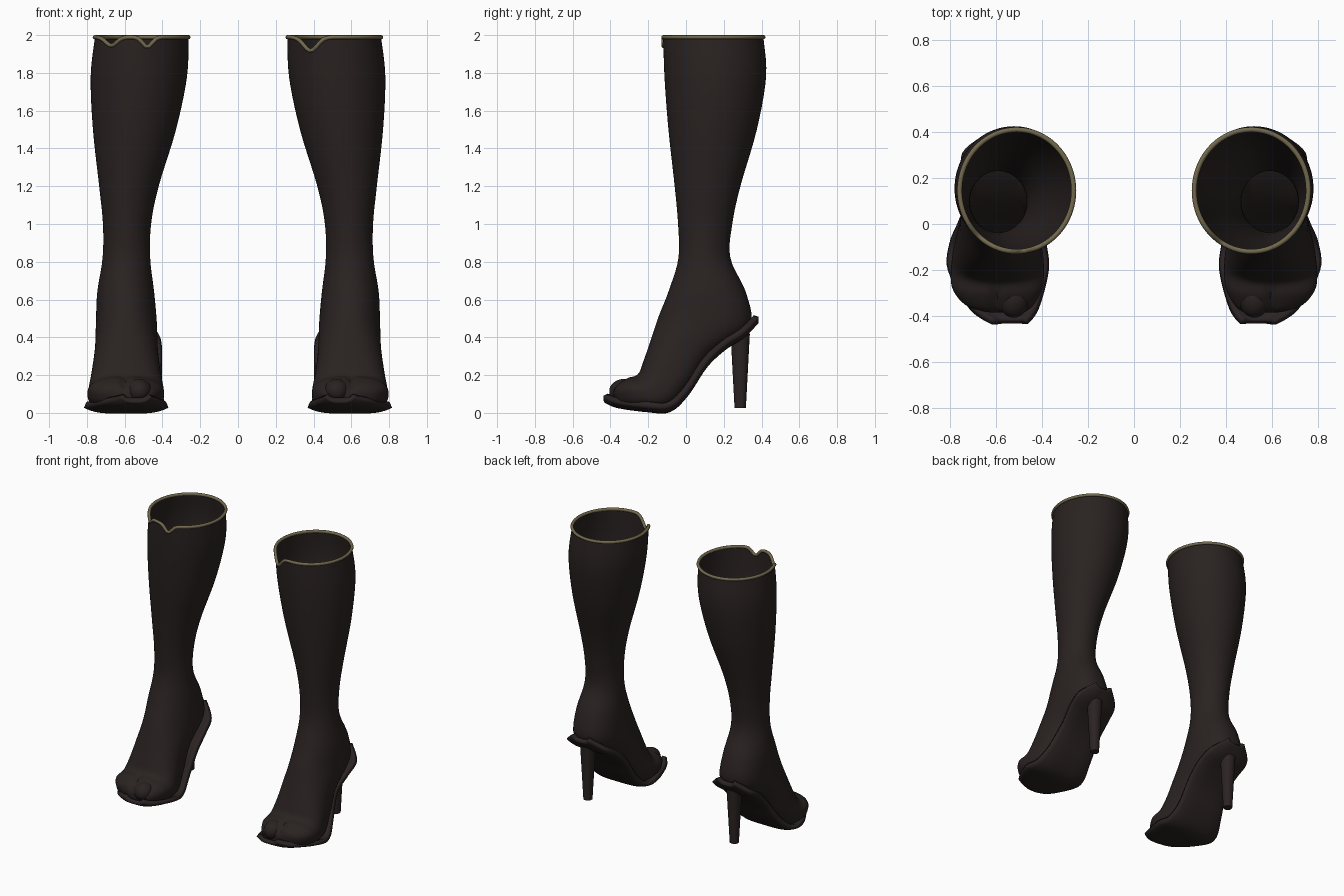
import bpy, bmesh, math

if "Cube" in bpy.data.objects:
    bpy.data.objects.remove(bpy.data.objects["Cube"])

def material(name, col):
    m = bpy.data.materials.new(name)
    m.diffuse_color = (*col, 1)
    m.use_nodes = True
    m.node_tree.nodes["Principled BSDF"].inputs["Base Color"].default_value = m.diffuse_color
    return m

LEATHER = material("dark_brown_leather", (0.022, 0.016, 0.015))
SOLE = material("sole_brown", (0.025, 0.017, 0.017))
TRIM = material("tan_trim", (0.17, 0.14, 0.075))
SEG = 80

def spline(rows, steps):
    """Catmull-Rom interpolation through rows of numbers."""
    out = []
    for i in range(len(rows) - 1):
        a, b, c, d = (rows[max(0, min(len(rows) - 1, i + k))] for k in (-1, 0, 1, 2))
        for j in range(steps):
            t = j / steps
            out.append([0.5 * (2*q + (r-p)*t + (2*p-5*q+4*r-s)*t*t + (3*q-p-3*r+s)*t**3)
                        for p, q, r, s in zip(a, b, c, d)])
    return out + [list(rows[-1])]

def ring(yf, zf, yb, zb, x0, x1, n=2, seg=SEG):
    """Closed section from its front point, back point, width and squareness."""
    pts = []
    for k in range(seg):
        a = 2 * math.pi * k / seg
        c, s = math.cos(a), math.sin(a)
        e = 2 / (n if s < 0 else 2 + (n - 2) * 0.4)
        u = math.copysign(abs(c) ** e, c)
        v = math.copysign(abs(s) ** e, s)
        pts.append([(x0+x1)/2 + u*(x1-x0)/2, (yf+yb)/2 + v*(yf-yb)/2, (zf+zb)/2 + v*(zf-zb)/2])
    return pts

def loft(name, rows, mat, side, closed=True, cap_first=False, cap_last=False):
    bm = bmesh.new()
    vs = [[bm.verts.new((x * side, y, z)) for x, y, z in r] for r in rows]
    n = len(vs[0])
    for a, b in zip(vs, vs[1:]):
        for k in range(n if closed else n - 1):
            m = (k + 1) % n
            bm.faces.new((a[k], a[m], b[m], b[k]))
    if cap_first:
        bm.faces.new(vs[0])
    if cap_last:
        bm.faces.new(vs[-1])
    bmesh.ops.recalc_face_normals(bm, faces=bm.faces)
    me = bpy.data.meshes.new(name)
    bm.to_mesh(me)
    bm.free()
    ob = bpy.data.objects.new(name, me)
    bpy.context.collection.objects.link(ob)
    me.materials.append(mat)
    bpy.ops.object.select_all(action='DESELECT')
    ob.select_set(True)
    bpy.context.view_layer.objects.active = ob
    bpy.ops.object.shade_smooth_by_angle(angle=math.radians(40))
    return ob

# level shaft sections: height, front y, back y, inner x, outer x
SHAFT = [(1.985, -.12, .41, .262, .758), (1.78, -.114, .424, .27, .78),
         (1.5, -.093, .375, .328, .768), (1.2, -.06, .288, .42, .735),
         (1.0, -.042, .245, .46, .715), (.82, -.04, .235, .465, .717)]

# tilting foot sections: front y, front z, back y, back z, inner x, outer x
FOOT = [(-.09, .65, .32, .63, .444, .745), (-.145, .51, .335, .455, .43, .752),
        (-.185, .39, .14, .305, .425, .757), (-.225, .275, .03, .15, .41, .775),
        (-.255, .205, -.08, .03, .393, .792), (-.31, .185, -.23, .02, .397, .792),
        (-.365, .15, -.33, .033, .435, .735), (-.385, .12, -.375, .05, .47, .65)]

# sole stations: y, z, inner x, outer x
SOLE_PATH = [(-.425, .068, .47, .61), (-.36, .04, .42, .71), (-.2, .018, .376, .803),
             (-.09, .018, .386, .797), (.0, .10, .405, .76), (.1, .25, .407, .725),
             (.2, .345, .41, .74), (.3, .41, .435, .74), (.372, .485, .53, .65)]

# scallops in the front edge: x, depth, width
SCALLOPS = {1: [(.385, .072, .05)], -1: [(-.67, .045, .04), (-.48, .052, .035)]}

def dip(x, y, side):
    if y > .145:
        return 0
    return sum(d * math.exp(-((x - c) / w) ** 2) for c, d, w in SCALLOPS[side])

def squareness(z):
    return 2 + min(1, max(0, (.75 - z) / .5))

for side, tag in ((1, "right"), (-1, "left")):
    # boot upper with scalloped top edge and a groove beside the big toe
    sections = [(f, z, b, z, x0, x1) for z, f, b, x0, x1 in SHAFT] + FOOT
    rows = [ring(*r, squareness(r[1])) for r in spline(sections, 5)]
    for r in rows:
        for p in r:
            if p[2] > 1.88:
                p[2] -= dip(p[0] * side, p[1], side) * (p[2] - 1.88) / .105
            if p[1] < -.24 and p[2] > .08:
                fade = min(1, (-.24 - p[1]) / .06)
                p[2] -= .02 * fade * math.exp(-((p[0] - .60) / .018) ** 2)
    loft(tag + "_boot_upper", rows, LEATHER, side, cap_last=True)

    # tan trim around the opening
    cu = bpy.data.curves.new(tag + "_top_trim", 'CURVE')
    cu.dimensions = '3D'
    cu.bevel_depth = .011
    cu.bevel_resolution = 2
    sp = cu.splines.new('POLY')
    sp.points.add(SEG - 1)
    for pt, (x, y, z) in zip(sp.points, rows[0]):
        pt.co = (x * side, y, z + .004, 1)
    sp.use_cyclic_u = True
    cu.materials.append(TRIM)
    bpy.context.collection.objects.link(bpy.data.objects.new(tag + "_top_trim", cu))

    # big toe bump
    toe = []
    for i in range(1, 16):
        a = math.pi * i / 16
        y, f = -.325 - .082 * math.cos(a), math.sin(a)
        toe.append(ring(y, .115 + .065*f, y, .115 - .065*f, .523 - .068*f, .523 + .068*f, seg=28))
    loft(tag + "_big_toe", toe, LEATHER, side, True, True, True)

    # curved sole with turned-up edges
    strips = []
    for y, z, x0, x1 in spline(SOLE_PATH, 5):
        us = [k / 8 - 1 for k in range(17)]
        strips.append([((x0+x1)/2 + u*(x1-x0)/2, y, z + .028 * abs(u) ** 4) for u in us])
    sole = loft(tag + "_sole", strips, SOLE, side, closed=False)
    mod = sole.modifiers.new("thickness", 'SOLIDIFY')
    mod.thickness = .03
    mod.offset = 0

    # tapered heel post
    heel = []
    for i in range(6):
        t = i / 5
        z, rad = .42 - .395 * t, .051 - .021 * t
        heel.append(ring(.287 - rad, z, .287 + rad, z, .592 - rad, .592 + rad, 2.2, 24))
    loft(tag + "_heel", heel, SOLE, side, True, True, True)
